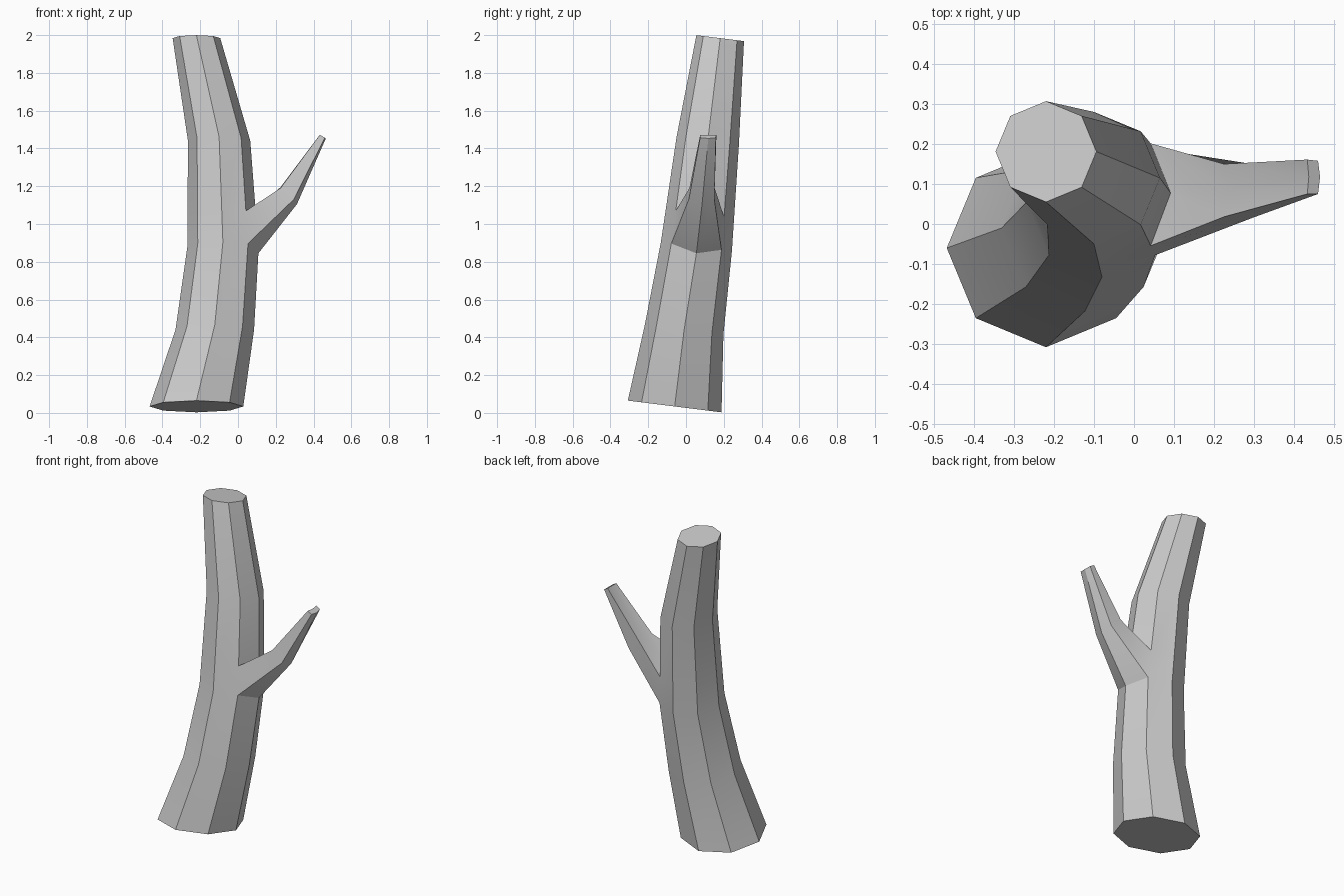
import bpy, bmesh, math
from mathutils import Vector

if "Cube" in bpy.data.objects:
    bpy.data.objects.remove(bpy.data.objects["Cube"])

SIDES = 8
TILT = 0.125          # every trunk section leans down towards the back

bm = bmesh.new()


def section(cx, cy, cz, r):
    pts = []
    for i in range(SIDES):
        a = math.tau * i / SIDES
        dy = r * math.sin(a)
        pts.append(Vector((cx + r * math.cos(a), cy + dy, cz - TILT * dy)))
    return pts


def add_ring(pts):
    return [bm.verts.new(p) for p in pts]


def bridge(a, b, skip=()):
    n = len(a)
    for i in range(n):
        if i not in skip:
            j = (i + 1) % n
            bm.faces.new((a[i], a[j], b[j], b[i]))


# Trunk sections from the foot to the cut top
foot = section(-0.22, -0.06, 0.034, 0.248)
low = section(-0.123, -0.01, 0.44, 0.208)
mid = section(-0.08, 0.055, 0.88, 0.188)
high = section(-0.1, 0.115, 1.44, 0.165)
top = section(-0.22, 0.181, 1.984, 0.126)
collar = [a.lerp(b, 0.31) for a, b in zip(mid, high)]
collar[0] = mid[0].lerp(high[0], 0.38)
mid[0].z = 0.845

rings = [add_ring(p) for p in (foot, low, mid, collar, high, top)]
for k in range(5):
    # leave the two right-hand faces open for the branch
    bridge(rings[k], rings[k + 1], skip=(0, 7) if k == 2 else ())
bm.faces.new(rings[0][::-1])
bm.faces.new(rings[-1])

# Branch grows out of the six-sided opening
lo, up = rings[2], rings[3]
base = [lo[7], lo[0], lo[1], up[1], up[0], up[7]]
elbow = add_ring([(0.295, 0.015, 1.13), (0.312, 0.085, 1.105), (0.295, 0.15, 1.13),
                  (0.225, 0.15, 1.195), (0.235, 0.085, 1.19), (0.225, 0.018, 1.19)])
tip = add_ring([(0.46, 0.075, 1.457), (0.465, 0.118, 1.453), (0.46, 0.158, 1.457),
                (0.433, 0.161, 1.472), (0.437, 0.118, 1.47), (0.433, 0.075, 1.472)])
bridge(base, elbow)
bridge(elbow, tip)
bm.faces.new(tip)

bmesh.ops.recalc_face_normals(bm, faces=bm.faces[:])
mesh = bpy.data.meshes.new("trunk_with_branch")
bm.to_mesh(mesh)
bm.free()
obj = bpy.data.objects.new("trunk_with_branch", mesh)
bpy.context.collection.objects.link(obj)
bpy.context.view_layer.objects.active = obj
obj.select_set(True)
bpy.ops.object.shade_smooth_by_angle(angle=math.radians(30))
